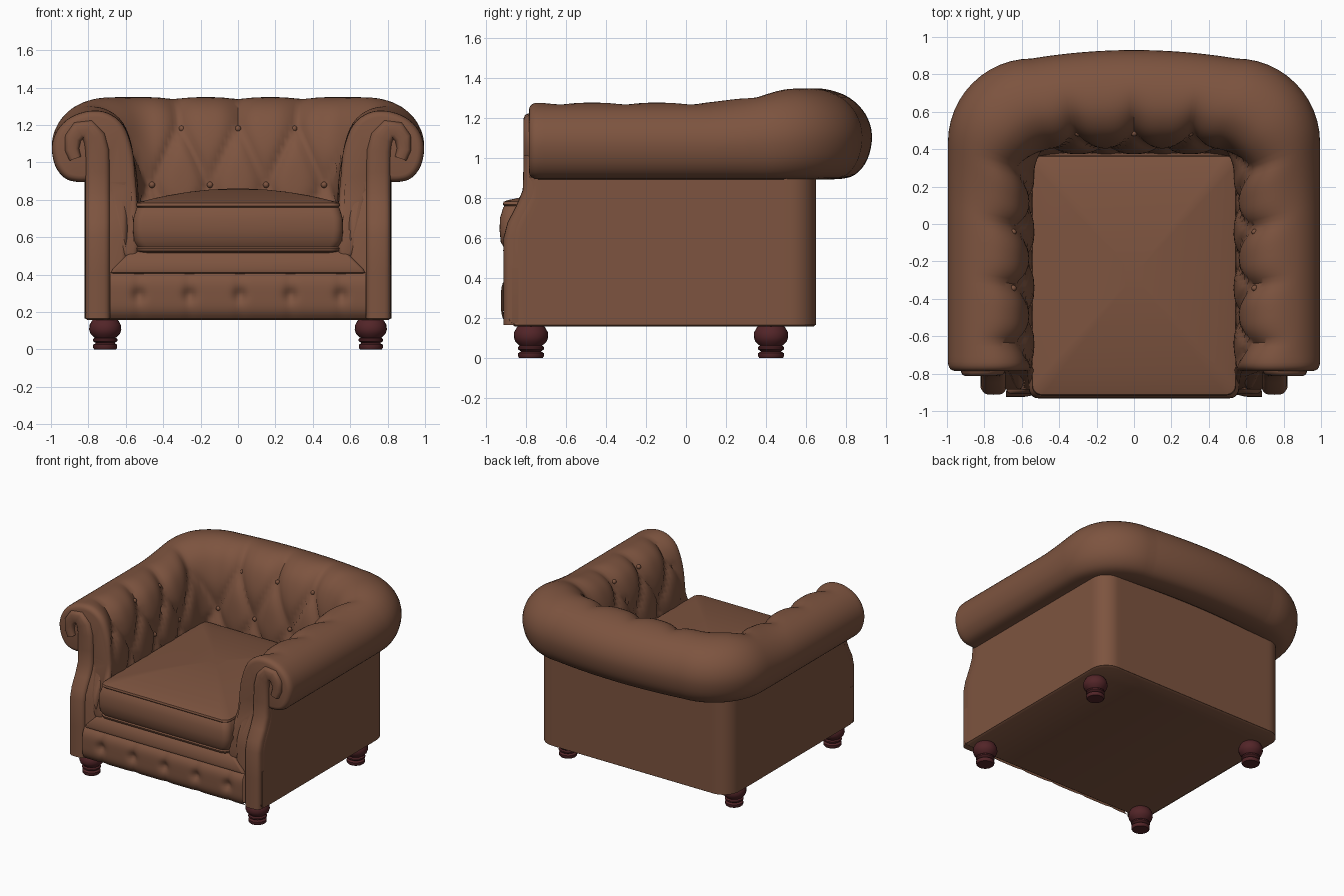
import bpy, bmesh, math
from mathutils import Vector

if "Cube" in bpy.data.objects:
    bpy.data.objects.remove(bpy.data.objects["Cube"])


def material(name, rgb):
    m = bpy.data.materials.new(name)
    m.diffuse_color = (*rgb, 1)
    m.use_nodes = True
    m.node_tree.nodes["Principled BSDF"].inputs["Base Color"].default_value = m.diffuse_color
    return m


leather = material("brown leather", (0.205, 0.088, 0.05))
wood = material("dark red wood", (0.085, 0.018, 0.021))


def finish(name, bm, mat, angle=40):
    bmesh.ops.remove_doubles(bm, verts=bm.verts, dist=1e-5)
    bmesh.ops.recalc_face_normals(bm, faces=bm.faces)
    me = bpy.data.meshes.new(name)
    bm.to_mesh(me)
    bm.free()
    ob = bpy.data.objects.new(name, me)
    bpy.context.collection.objects.link(ob)
    me.materials.append(mat)
    bpy.ops.object.select_all(action='DESELECT')
    ob.select_set(True)
    bpy.context.view_layer.objects.active = ob
    bpy.ops.object.shade_smooth_by_angle(angle=math.radians(angle))
    return ob


def loft(name, rings, mat, closed=True, caps=True, angle=40):
    """Skin a list of equal-length point rings."""
    bm = bmesh.new()
    rows = [[bm.verts.new(p) for p in r] for r in rings]
    n = len(rows[0])
    for a, b in zip(rows, rows[1:]):
        for i in range(n if closed else n - 1):
            j = (i + 1) % n
            bm.faces.new((a[i], a[j], b[j], b[i]))
    if caps:
        bm.faces.new(rows[0])
        bm.faces.new(rows[-1])
    return finish(name, bm, mat, angle)


def lerp(a, b, t):
    return a + (b - a) * t


def smooth(a, b, x):
    t = min(1, max(0, (x - a) / (b - a)))
    return t * t * (3 - 2 * t)


# U-shaped plan lines: half width, back y, corner radius, bow of the back
PLAN = {"inner": (0.53, 0.37, 0.10, 0), "body": (0.82, 0.65, 0.13, 0), "roll": (0.995, 0.885, 0.45, 0.045)}
ARM = [0, .003, .008, .015, .025, .04] + [.04 + .96 * i / 40 for i in range(1, 40)]
HALF = [(0, f) for f in ARM] + [(1, i / 12) for i in range(12)] + [(2, i / 22) for i in range(23)]
STATIONS = [(s, f, 1) for s, f in HALF] + [(s, f, -1) for s, f in HALF[-2::-1]]


def plan(line, st, yf):
    w, yb, r, bow = PLAN[line]
    seg, f, side = st
    if seg == 0:
        x, y = w, lerp(yf, yb - r, f)
    elif seg == 1:
        a = f * math.pi / 2
        x, y = w - r + r * math.cos(a), yb - r + r * math.sin(a)
    else:
        x, y = lerp(w - r, 0, f), yb + bow * (1 - (1 - f) ** 2)
    return Vector((x * side, y, 0))


def front_y(z):
    return lerp(-0.885, -0.785, smooth(0.6, 0.87, z))


PITCH, TOP_ROW, LOW_ROW = 0.3, 1.16, 0.88


def arc(p):
    """Distance along the inner line from the middle of the back."""
    x = abs(p.x)
    if x <= 0.43:
        return x
    if p.y <= 0.27:
        return 0.587 + 0.27 - p.y
    return 0.43 + 0.1 * math.atan2(x - 0.43, p.y - 0.27)


def tuft(s, z, k):
    """Depth of the diamond tufting; k fades it over the crest."""
    u, v = s / PITCH, min(0, (z - TOP_ROW) / (TOP_ROW - LOW_ROW))
    a, b = abs(math.sin(math.pi * (u + v / 2))), abs(math.sin(math.pi * (u - v / 2)))
    return 0.055 * (1 - math.sqrt(a * b)) ** 1.6 * k


def catmull(pts, sub):
    out, n = [], len(pts)
    for i in range(n):
        p0, p1, p2, p3 = [Vector(pts[(i + d) % n]) for d in (-1, 0, 1, 2)]
        for j in range(sub):
            t = j / sub
            out.append(0.5 * (2 * p1 + (p2 - p0) * t + (2 * p0 - 5 * p1 + 4 * p2 - p3) * t * t
                              + (3 * p1 - p0 - 3 * p2 + p3) * t ** 3))
    return out


def sweep(name, section, outer, tufted):
    """Sweep a (fraction, height) section along the U."""
    n = len(section)
    rings = []
    for st in STATIONS:
        ring = []
        for i, (f, z) in enumerate(section):
            d = section[(i + 1) % n] - section[i - 1]
            nrm = Vector((-d.y, d.x * 0.47)).normalized()
            yf = front_y(z)
            a, b = plan("inner", st, yf), plan(outer, st, yf)
            dirn = (b - a).normalized()
            p = a + (b - a) * f
            depth = 0
            if st[0] == 0:  # rounded front edge
                e = 1 - min(1, st[1] * 1.05 / 0.04)
                depth = 0.035 * (1 - math.sqrt(1 - e * e))
            zz = z
            if tufted:
                fade = 1 - smooth(0.1, 0.72, f) if z > 0.97 else 1 - smooth(0.1, 0.15, f)
                front = 1 if st[0] else smooth(0, 0.08, st[1])
                depth += tuft(arc(a), z, fade * front)
                rise = smooth(0.1, 0.75, plan("roll", st, yf).y)
                zz = z + max(0, z - 0.9) * 0.19 * rise
            p = p - dirn * nrm.x * depth
            p.z = zz - nrm.y * depth
            ring.append(p)
        rings.append(ring)
    return loft(name, rings, leather, angle=50)


# Padded arms and back with the rolled crest
ROLL = [(0, .5), (0, .75), (.02, .92), (.07, 1.07), (.18, 1.2), (.36, 1.265), (.57, 1.275), (.79, 1.24),
        (.94, 1.17), (1, 1.08), (.96, .98), (.85, .915), (.7, .895), (.55, .9), (.42, .92), (.3, .7), (.2, .5)]
sweep("rolled_arms_and_back", catmull(ROLL, 4), "roll", True)

# Outer shell under the roll
levels = [.165, .18, .3, .45, .6, .65, .7, .75, .8, .85, .93]
shell = [Vector((.2, z)) for z in levels] + [Vector((1, z)) for z in levels[::-1]]
sweep("outer_shell", shell, "body", False)

# Flat-bottomed base
rings = []
for z, inset in ((.157, .02), (.165, .005), (.18, .001), (.45, .001)):
    ring = [plan("body", st, -0.87) for st in STATIONS]
    rings.append([Vector((p.x * (1 - inset), p.y * (1 - inset), z)) for p in ring])
loft("base", rings, leather)

# Tufted front rail
rings = []
for j in range(15):
    v = j / 14
    row = []
    for i in range(-48, 49):
        x, z = i / 48 * 0.685, lerp(.165, .41, v)
        puff = 0.035 * (1 - abs(2 * v - 1) ** 4)
        dx = (x + .125) / .27 - round((x + .125) / .27 - .5) - .5
        dent = 0.026 * math.exp(-((dx * .27) ** 2 + (z - .29) ** 2) / 0.0012)
        dent += 0.008 * math.exp(-(dx * .27 / .03) ** 2)
        row.append((x, -0.89 - puff + dent, z))
    rings.append(row)
loft("front_rail", rings, leather, closed=False, caps=False)


def rounded_rect(hx, hy, cy, r, z):
    pts = []
    for k, (sx, sy) in enumerate(((1, 1), (-1, 1), (-1, -1), (1, -1))):
        for i in range(6):
            a = (k + i / 5) * math.pi / 2
            pts.append((sx * (hx - r) + r * math.cos(a), cy + sy * (hy - r) + r * math.sin(a), z))
    return pts


# Sloping lip below the cushion
loft("seat_lip", [rounded_rect(hx, hy, -0.25, .02, z) for hx, hy, z in
     ((.67, .63, .40), (.68, .655, .41), (.67, .66, .43), (.60, .645, .50), (.58, .62, .525))], leather)

# Seat cushion with seams and a crowned top
rows = [(.515, .04), (.525, .01), (.54, .005), (.548, .012), (.58, -.006), (.64, -.012), (.70, -.01),
        (.752, .006), (.76, .012), (.768, .004), (.782, .008), (.79, .03)]
rings = [rounded_rect(.55 - d, .645 - d, -.275, .05, z) for z, d in rows]
for s in (.85, .7, .5, .3, .1):
    rings.append(rounded_rect(.52 * s, .615 * s, -.275, .05 * s, .79 + .07 * (1 - s * s)))
loft("seat_cushion", rings, leather)


# Arm facings: rounded strips that curl into a scroll
PATH = [(.75, .165, .066), (.75, .4, .066), (.75, .6, .066), (.75, .68, .066), (.75, .76, .066), (.75, .84, .066),
        (.75, .95, .066), (.752, 1.06, .065), (.768, 1.13, .062), (.805, 1.175, .057), (.85, 1.17, .052),
        (.882, 1.13, .046), (.888, 1.07, .04), (.87, 1.02, .034)]
for side, label in ((1, "right"), (-1, "left")):
    rings = []
    for i, (x, z, w) in enumerate(PATH):
        a, b = PATH[max(0, i - 1)], PATH[min(len(PATH) - 1, i + 1)]
        t = Vector((b[0] - a[0], b[1] - a[1])).normalized()
        ring = []
        for k in range(11):
            c = math.pi * k / 10
            o = w * math.copysign(abs(math.cos(c)) ** .6, math.cos(c))
            y = front_y(z) + .03 - .058 * math.sin(c) ** .6
            ring.append((side * (x + t.y * o), y, z - t.x * o))
        rings.append(ring)
    loft("arm_facing_" + label, rings, leather, angle=60)


# Upholstery buttons
def button(name, loc, r=0.017):
    bm = bmesh.new()
    bmesh.ops.create_uvsphere(bm, u_segments=10, v_segments=6, radius=r)
    bmesh.ops.translate(bm, verts=bm.verts, vec=loc)
    finish(name, bm, leather, 60)


def inner_at(s):
    if s <= .43:
        return Vector((s, .37, 0)), Vector((0, 1, 0))
    if s <= .587:
        a = (s - .43) / .1
        d = Vector((math.sin(a), math.cos(a), 0))
        return Vector((.43, .27, 0)) + d * .1, d
    return Vector((.53, .27 - (s - .587), 0)), Vector((1, 0, 0))


for z, first, push in ((TOP_ROW + .02, 0, .115), (LOW_ROW, .5, .05)):
    for i in range(5 if first == 0 else 4):
        p, d = inner_at((i + first) * PITCH)
        p = p + d * push
        for side in ((1,) if p.x < .01 else (1, -1)):
            button("tuft_button", (p.x * side, p.y, z))

# Turned feet
FOOT = [(.058, 0), (.064, .008), (.064, .025), (.05, .034), (.066, .045), (.066, .055), (.056, .062),
        (.078, .082), (.086, .105), (.084, .13), (.07, .155), (.055, .17)]
for x in (-.71, .71):
    for y in (-.775, .425):
        loft("foot", [[(x + r * math.cos(k * math.pi / 10), y + r * math.sin(k * math.pi / 10), z)
                       for k in range(20)] for r, z in FOOT], wood)
